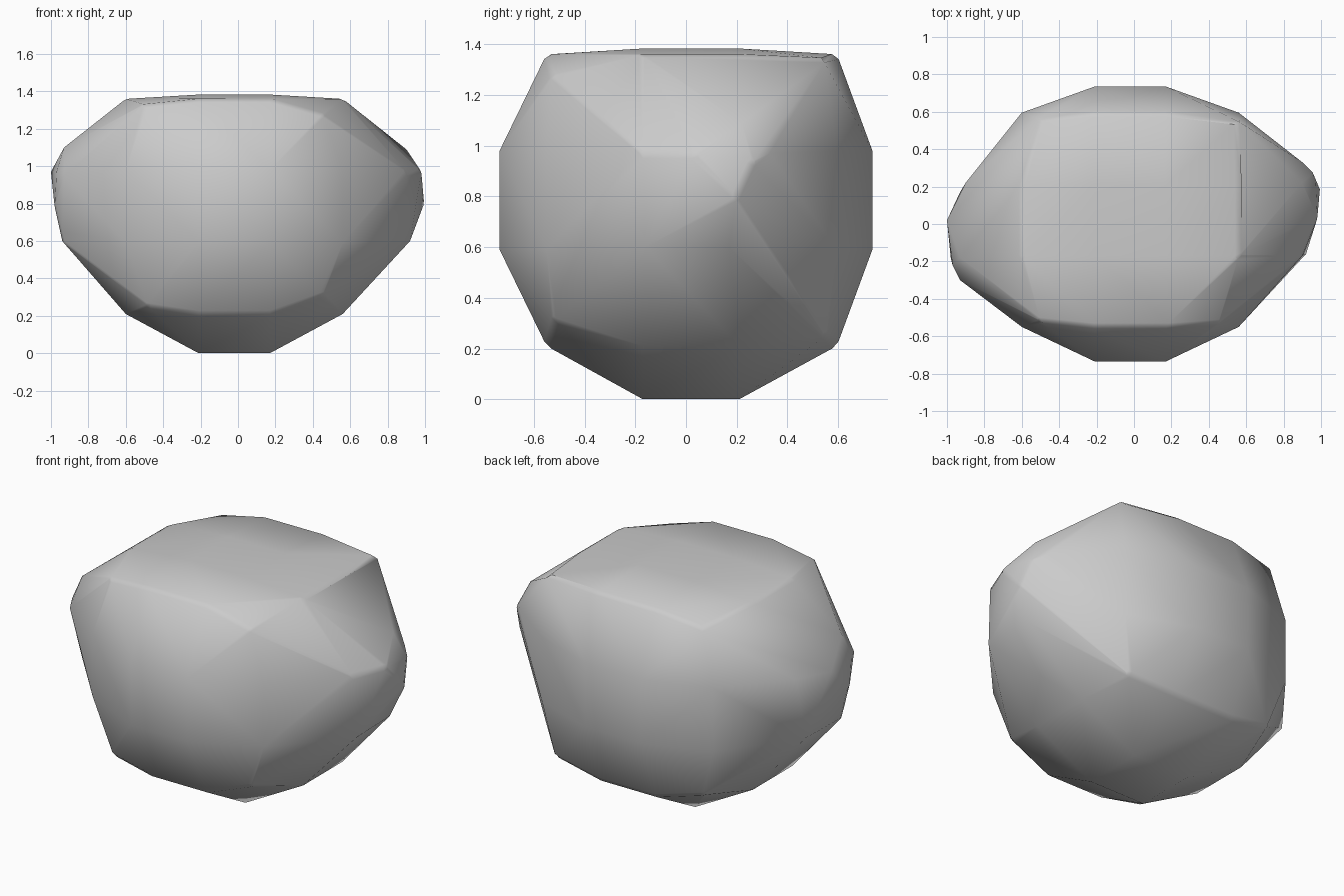
import bpy, bmesh, math

if "Cube" in bpy.data.objects:
    bpy.data.objects.remove(bpy.data.objects["Cube"])

CX, CY = (-0.21, 0.17), (-0.17, 0.21)      # central band in x and y
pts = []

def grid(xs, ys, zs):
    pts.extend((x, y, z) for x in xs for y in ys for z in zs)

# Central mass: base, top plateau, front/back bulge, shoulders
grid(CX, CY, (0.0, 1.383))
grid(CX, (-0.735, 0.735), (0.59, 0.98))
grid(CX, (-0.55, 0.595), (0.21, 1.36))
grid((-0.6, 0.56), CY, (0.21, 1.36))
grid((-0.6, 0.56), (-0.55, 0.595), (0.59, 0.98))

# Chipped corners (x, y, z)
pts += [(0.45, -0.53, 1.28), (-0.5, -0.52, 1.33), (-0.5, 0.56, 1.31), (0.555, 0.55, 1.345),
        (0.45, -0.52, 0.31), (-0.48, -0.52, 0.25), (-0.5, 0.55, 0.28), (0.5, 0.55, 0.25)]

# Right nose
pts += [(0.92, -0.16, 0.6), (0.91, 0.17, 0.6), (0.995, 0.2, 0.8), (0.98, 0.03, 0.97),
        (0.9, -0.17, 0.97), (0.9, 0.33, 0.97), (0.97, 0.26, 0.93), (0.9, 0.22, 1.09)]

# Left nose
pts += [(-0.94, -0.17, 0.6), (-0.93, 0.17, 0.6), (-0.98, -0.18, 0.78), (-1.0, 0.02, 0.97),
        (-0.9, 0.22, 0.97), (-0.93, -0.3, 0.95), (-0.97, -0.22, 0.97), (-0.93, -0.18, 1.1)]

# Wrap the points into a faceted boulder
bm = bmesh.new()
for p in pts:
    bm.verts.new(p)
res = bmesh.ops.convex_hull(bm, input=bm.verts[:])
loose = [v for v in bm.verts if not v.link_faces]
bmesh.ops.delete(bm, geom=loose, context='VERTS')
bmesh.ops.dissolve_limit(bm, angle_limit=math.radians(3), verts=bm.verts[:], edges=bm.edges[:])
bmesh.ops.recalc_face_normals(bm, faces=bm.faces[:])

mesh = bpy.data.meshes.new("boulder")
bm.to_mesh(mesh)
bm.free()
boulder = bpy.data.objects.new("boulder", mesh)
bpy.context.collection.objects.link(boulder)

# Worn edges on the sharper ridges
bevel = boulder.modifiers.new("worn_edges", 'BEVEL')
bevel.width = 0.02
bevel.segments = 1
bevel.limit_method = 'ANGLE'
bevel.angle_limit = math.radians(33)

bpy.context.view_layer.objects.active = boulder
boulder.select_set(True)
bpy.ops.object.modifier_apply(modifier=bevel.name)
bpy.ops.object.shade_smooth_by_angle(angle=math.radians(35))
